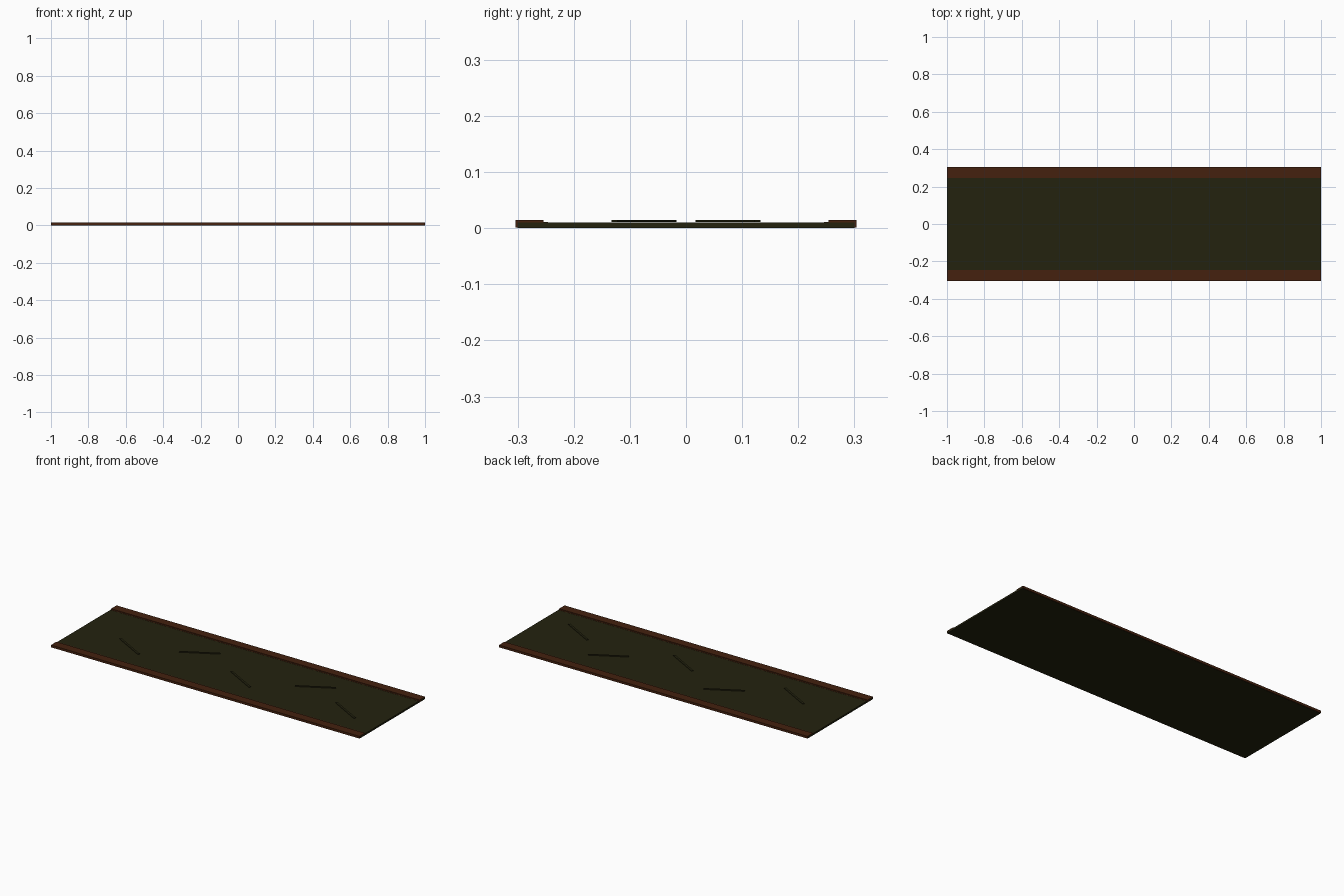
import bpy
import math

if "Cube" in bpy.data.objects:
    bpy.data.objects.remove(bpy.data.objects["Cube"])


def material(name, rgb):
    m = bpy.data.materials.new(name)
    m.diffuse_color = (*rgb, 1.0)
    m.use_nodes = True
    m.node_tree.nodes["Principled BSDF"].inputs["Base Color"].default_value = m.diffuse_color
    return m


GREEN = material("dark olive", (0.017, 0.016, 0.0045))
BROWN = material("rust brown", (0.058, 0.0155, 0.0045))


def box(name, x, y, z0, z1, sx, sy, mat, angle=0.0):
    bpy.ops.mesh.primitive_cube_add(size=1, location=(x, y, (z0 + z1) / 2),
                                    rotation=(0, 0, angle))
    o = bpy.context.object
    o.name = name
    o.scale = (sx, sy, z1 - z0)
    o.data.materials.append(mat)
    return o


# Flat base panel
box("base_panel", 0, 0, 0, 0.010, 2.0, 0.60, GREEN)

# Raised edge rails, each with a thin low lip on its inner side
for side, s in (("front", -1), ("back", 1)):
    box(side + "_rail", 0, s * 0.279, 0.001, 0.0142, 2.0, 0.050, BROWN)
    box(side + "_rail_lip", 0, s * 0.250, 0.009, 0.0108, 2.0, 0.008, BROWN)

# Slanted thin bars, alternating between the two halves of the panel
for i, x in enumerate((-0.65, -0.30, 0.07, 0.45, 0.75)):
    s = -1 if i % 2 == 0 else 1
    box(f"slanted_bar_{i + 1}", x, s * 0.075, 0.0112, 0.0142,
        0.22, 0.012, GREEN, s * 0.5)
